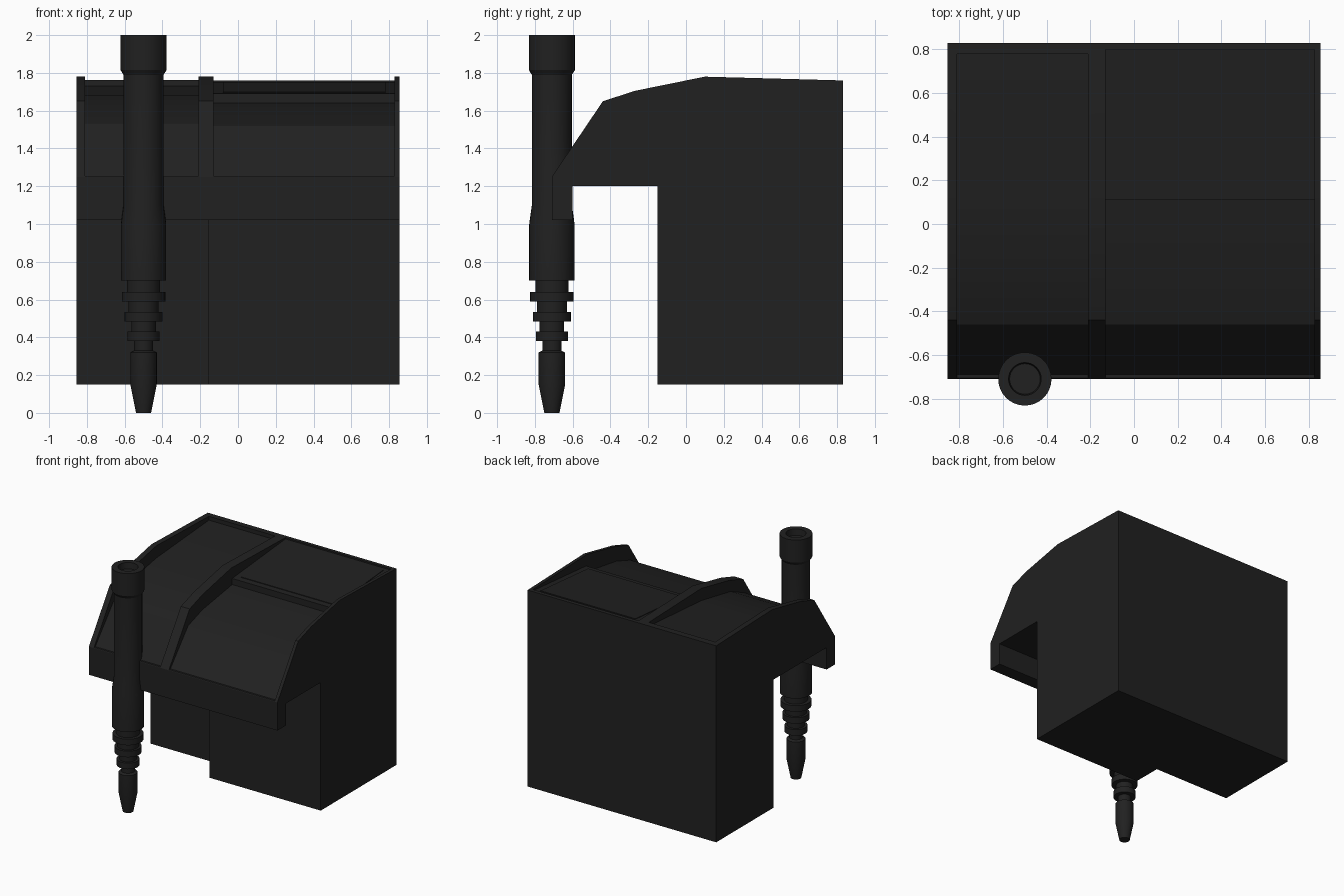
import bpy, bmesh, math

if "Cube" in bpy.data.objects:
    bpy.data.objects.remove(bpy.data.objects["Cube"])

dark = bpy.data.materials.new("dark_plastic")
dark.diffuse_color = (0.015, 0.015, 0.015, 1)
dark.use_nodes = True
dark.node_tree.nodes["Principled BSDF"].inputs["Base Color"].default_value = dark.diffuse_color


def finish(name, bm):
    bmesh.ops.recalc_face_normals(bm, faces=bm.faces[:])
    mesh = bpy.data.meshes.new(name)
    bm.to_mesh(mesh)
    bm.free()
    ob = bpy.data.objects.new(name, mesh)
    bpy.context.collection.objects.link(ob)
    mesh.materials.append(dark)
    return ob


def prism(name, x0, x1, profile):
    """Extrude a (y, z) outline along x."""
    bm = bmesh.new()
    face = bm.faces.new([bm.verts.new((x0, y, z)) for y, z in profile])
    ext = bmesh.ops.extrude_face_region(bm, geom=[face])
    bmesh.ops.translate(bm, vec=(x1 - x0, 0, 0),
                        verts=[g for g in ext["geom"] if isinstance(g, bmesh.types.BMVert)])
    return finish(name, bm)


def lathe(name, centre, profile, steps=32):
    """Revolve a (radius, z) profile that starts and ends on the axis."""
    bm = bmesh.new()
    verts = [bm.verts.new((centre[0] + r, centre[1], z)) for r, z in profile]
    edges = [bm.edges.new(p) for p in zip(verts, verts[1:])]
    bmesh.ops.spin(bm, geom=verts + edges, cent=(*centre, 0), axis=(0, 0, 1),
                   angle=math.tau, steps=steps)
    bmesh.ops.remove_doubles(bm, verts=bm.verts[:], dist=1e-4)
    return finish(name, bm)


def smooth(ob, deg):
    bpy.ops.object.select_all(action='DESELECT')
    ob.select_set(True)
    bpy.context.view_layer.objects.active = ob
    bpy.ops.object.shade_smooth_by_angle(angle=math.radians(deg))


def cut(ob, cutter):
    cutter.hide_render = True
    mod = ob.modifiers.new("cut", 'BOOLEAN')
    mod.operation = 'DIFFERENCE'
    mod.solver = 'EXACT'
    mod.object = cutter
    bpy.context.view_layer.objects.active = ob
    bpy.ops.object.modifier_apply(modifier=mod.name)
    bpy.data.objects.remove(cutter)


# Main housing with overhanging nose and hanging front lip
body = prism("housing", -0.855, 0.855, [
    (0.83, 0.15), (-0.15, 0.15), (-0.15, 1.2), (-0.6, 1.2), (-0.6, 1.02),
    (-0.71, 1.02), (-0.71, 1.25), (-0.44, 1.65), (-0.27, 1.705),
    (0.1, 1.78), (0.83, 1.76)])

# Left part of the lower front is set back
cut(body, prism("setback_cutter", -1, -0.155,
                [(-0.4, 0), (0.09, 0), (0.09, 1.2), (-0.4, 1.2)]))

# Sunken left bay
cut(body, prism("left_bay_cutter", -0.81, -0.21, [
    (-0.9, 1.255), (-0.69, 1.255), (-0.46, 1.53), (-0.28, 1.61),
    (0.1, 1.68), (0.78, 1.73), (0.78, 2), (-0.9, 2)]))

# Sunken right bay with stepped rear deck
cut(body, prism("right_bay_cutter", -0.13, 0.828, [
    (-0.9, 1.255), (-0.69, 1.255), (-0.46, 1.52), (-0.28, 1.58),
    (0.11, 1.64), (0.11, 1.69), (0.8, 1.75), (0.8, 2), (-0.9, 2)]))
smooth(body, 25)

# Raised panel on the rear deck
prism("deck_panel", -0.08, 0.78,
      [(0.155, 1.685), (0.77, 1.74), (0.77, 1.752), (0.155, 1.699)])

# Standing nozzle with stepped rings, tapered tip and hollow cap
profile = [(0, 0), (0.04, 0), (0.07, 0.15), (0.07, 0.32), (0.05, 0.33)]
for z, ring, neck in ((0.38, 0.085, 0.065), (0.485, 0.1, 0.08), (0.59, 0.115, 0.088)):
    profile += [(profile[-1][0], z), (ring, z), (ring, z + 0.05), (neck, z + 0.05)]
profile += [(0.088, 0.7), (0.12, 0.7), (0.12, 1.0), (0.106, 1.1), (0.106, 1.79),
            (0.122, 1.815), (0.122, 2), (0.075, 2), (0.07, 1.95), (0, 1.95)]
smooth(lathe("nozzle", (-0.5, -0.71), profile), 30)
